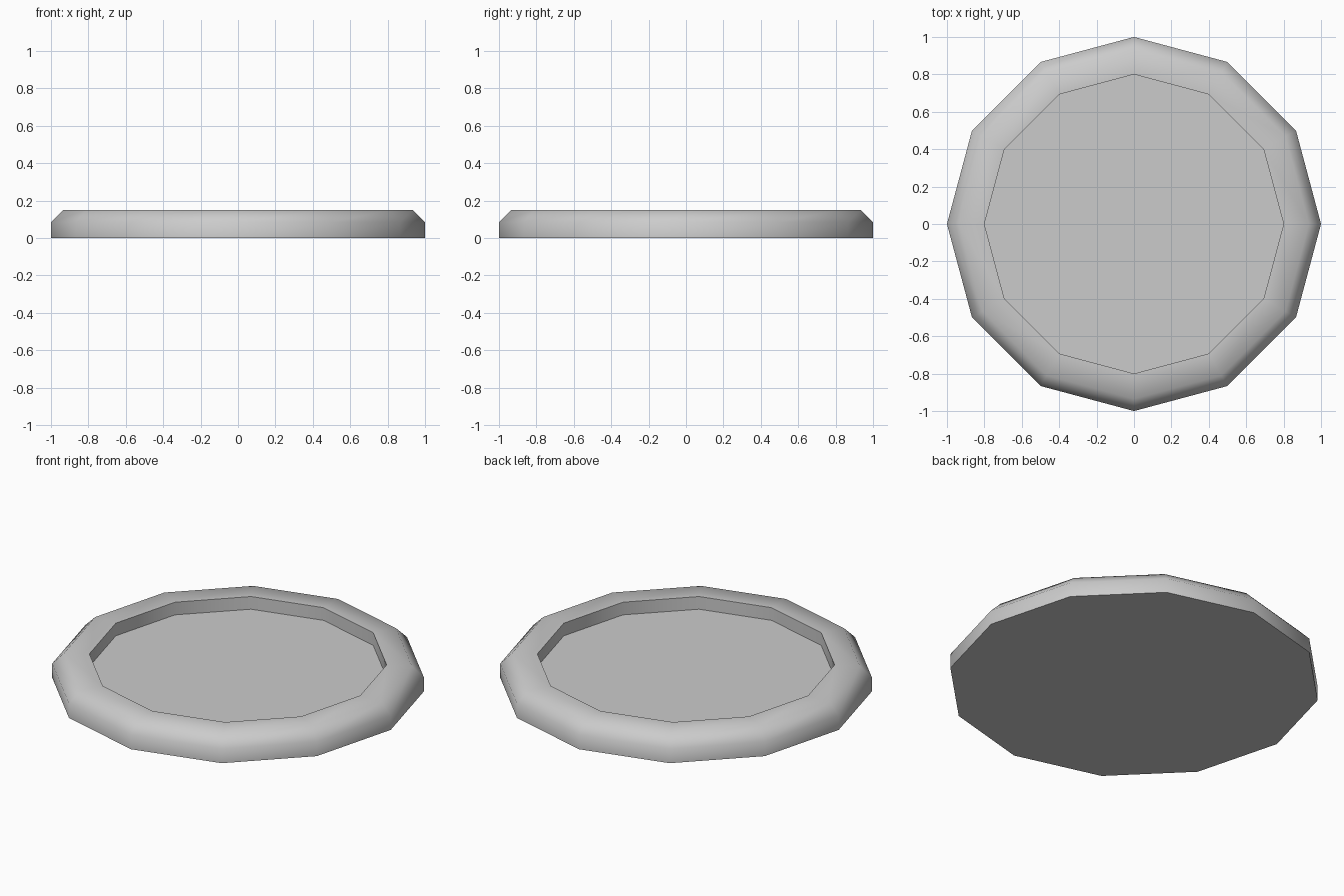
import bpy, bmesh, math

if "Cube" in bpy.data.objects:
    bpy.data.objects.remove(bpy.data.objects["Cube"])

SIDES = 12
# Profile (radius, z) from the underside edge, over the rim, down to the floor
PROFILE = [(1.0, 0.0), (1.0, 0.085), (0.935, 0.15), (0.8, 0.15), (0.8, 0.075)]

bm = bmesh.new()
rings = [[bm.verts.new((r * math.cos(2 * math.pi * i / SIDES),
                        r * math.sin(2 * math.pi * i / SIDES), z))
          for i in range(SIDES)] for r, z in PROFILE]

# Rim walls
for a, b in zip(rings, rings[1:]):
    for i in range(SIDES):
        j = (i + 1) % SIDES
        bm.faces.new((a[i], a[j], b[j], b[i]))

# Underside and recessed floor
bm.faces.new(rings[0][::-1])
bm.faces.new(rings[-1])
bmesh.ops.recalc_face_normals(bm, faces=bm.faces)

mesh = bpy.data.meshes.new("round_dish")
bm.to_mesh(mesh)
bm.free()
dish = bpy.data.objects.new("round_dish", mesh)
bpy.context.collection.objects.link(dish)

# Smooth rim, sharp inner and bottom edges
bpy.context.view_layer.objects.active = dish
dish.select_set(True)
bpy.ops.object.shade_smooth_by_angle(angle=math.radians(60))
